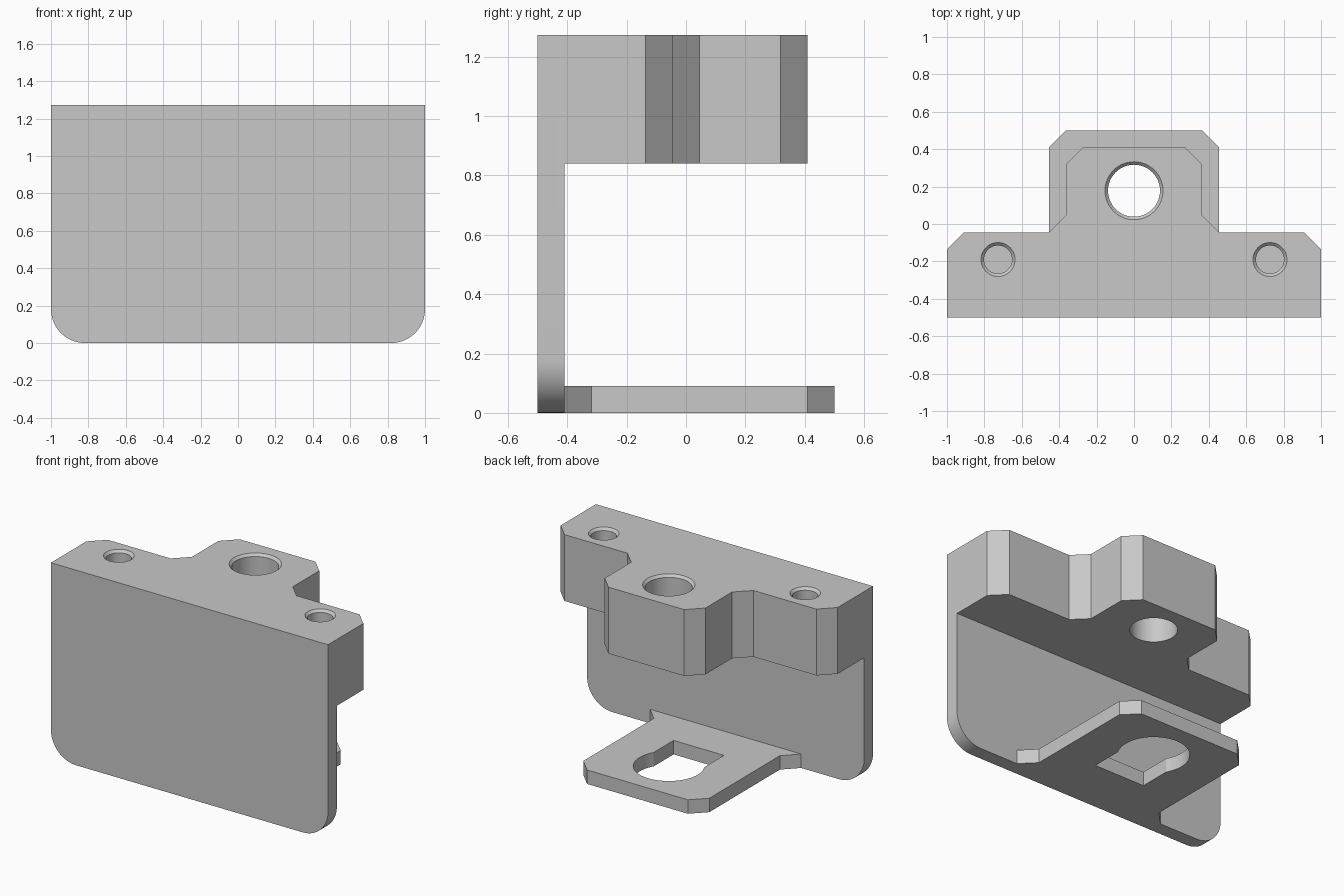
import bpy, bmesh
from math import sin, cos, pi, radians, asin
from mathutils import Vector

cube = bpy.data.objects.get("Cube")
if cube:
    bpy.data.objects.remove(cube, do_unlink=True)

TOP, BLOCK_BOTTOM, THICK = 1.273, 0.84, 0.091
HOLE_Y = 0.178

grey = bpy.data.materials.new("plain grey")
grey.use_nodes = True
grey.diffuse_color = (0.58, 0.58, 0.58, 1)
grey.node_tree.nodes["Principled BSDF"].inputs["Base Color"].default_value = (0.58, 0.58, 0.58, 1)


def loft(name, rings):
    """Solid through a stack of matching point rings."""
    bm = bmesh.new()
    loops = [[bm.verts.new(p) for p in ring] for ring in rings]
    n = len(loops[0])
    bm.faces.new(loops[0])
    bm.faces.new(loops[-1])
    for a, b in zip(loops, loops[1:]):
        for i in range(n):
            j = (i + 1) % n
            bm.faces.new((a[i], a[j], b[j], b[i]))
    bmesh.ops.recalc_face_normals(bm, faces=bm.faces)
    mesh = bpy.data.meshes.new(name)
    bm.to_mesh(mesh)
    bm.free()
    mesh.materials.append(grey)
    ob = bpy.data.objects.new(name, mesh)
    bpy.context.collection.objects.link(ob)
    return ob


def mirrored(half):
    """Closed outline from its +x half."""
    return half + [(-x, y) for x, y in reversed(half)]


def slab(name, outline, z0, z1):
    return loft(name, [[(x, y, z) for x, y in outline] for z in (z0, z1)])


def arc(cx, cy, r, start, end, steps):
    return [(cx + r * cos(start + (end - start) * i / steps),
             cy + r * sin(start + (end - start) * i / steps)) for i in range(steps + 1)]


def bore(name, x, y, steps):
    """Round cutter through (z, radius) steps."""
    return loft(name, [[(px, py, z) for px, py in arc(x, y, r, 0, 2 * pi, 48)[:-1]]
                       for z, r in steps])


def combine(target, other, operation):
    mod = target.modifiers.new(operation, 'BOOLEAN')
    mod.operation, mod.object, mod.solver = operation, other, 'EXACT'
    bpy.context.view_layer.objects.active = target
    bpy.ops.object.modifier_apply(modifier=mod.name)
    bpy.data.objects.remove(other, do_unlink=True)


# Front wall with rounded lower corners
half = arc(0.818, 0.182, 0.182, -pi / 2, 0, 16) + [(1, TOP)]
outline = mirrored(half)
bracket = loft("mounting_bracket", [[(x, y, z) for x, z in outline]
                                    for y in (-0.5, -0.5 + THICK)])

# Thick upper block with a chamfered nose
block = slab("upper_block", mirrored([
    (1, -0.5), (1, -0.136), (0.909, -0.045), (0.455, -0.045),
    (0.364, 0.045), (0.364, 0.318), (0.273, 0.409)]), BLOCK_BOTTOM, TOP)
combine(bracket, block, 'UNION')

# Thin lower shelf flared into the wall
shelf = slab("lower_shelf", mirrored([
    (0.545, -0.5), (0.545, -0.409), (0.455, -0.318),
    (0.455, 0.409), (0.364, 0.5)]), 0, THICK)
combine(bracket, shelf, 'UNION')

# Keyhole in the shelf: square slot opening into a round hole
radius, slot = 0.21, 0.182
neck = -pi / 2 + asin(slot / radius)
keyhole = [(-slot, -0.132), (slot, -0.132)] + arc(0, HOLE_Y, radius, neck, pi - neck, 48)
combine(bracket, slab("keyhole_cutter", keyhole, -0.1, 0.2), 'DIFFERENCE')

# Countersunk through hole and two blind screw holes
def countersunk(r, lip, bottom):
    return [(bottom, r), (TOP - lip, r), (TOP, r + lip), (TOP + 0.05, r + lip)]

combine(bracket, bore("main_cutter", 0, HOLE_Y, countersunk(0.139, 0.016, 0.7)), 'DIFFERENCE')
for side in (-1, 1):
    combine(bracket, bore("screw_cutter", side * 0.727, -0.19,
                          countersunk(0.075, 0.016, 0.98)), 'DIFFERENCE')

# Merge leftover seams on flat faces
bm = bmesh.new()
bm.from_mesh(bracket.data)
bmesh.ops.remove_doubles(bm, verts=bm.verts, dist=0.0001)
bmesh.ops.dissolve_limit(bm, angle_limit=radians(0.5), verts=bm.verts, edges=bm.edges)
bm.to_mesh(bracket.data)
bm.free()

bpy.ops.object.select_all(action='DESELECT')
bracket.select_set(True)
bpy.context.view_layer.objects.active = bracket
bpy.ops.object.shade_smooth_by_angle(angle=radians(25))
